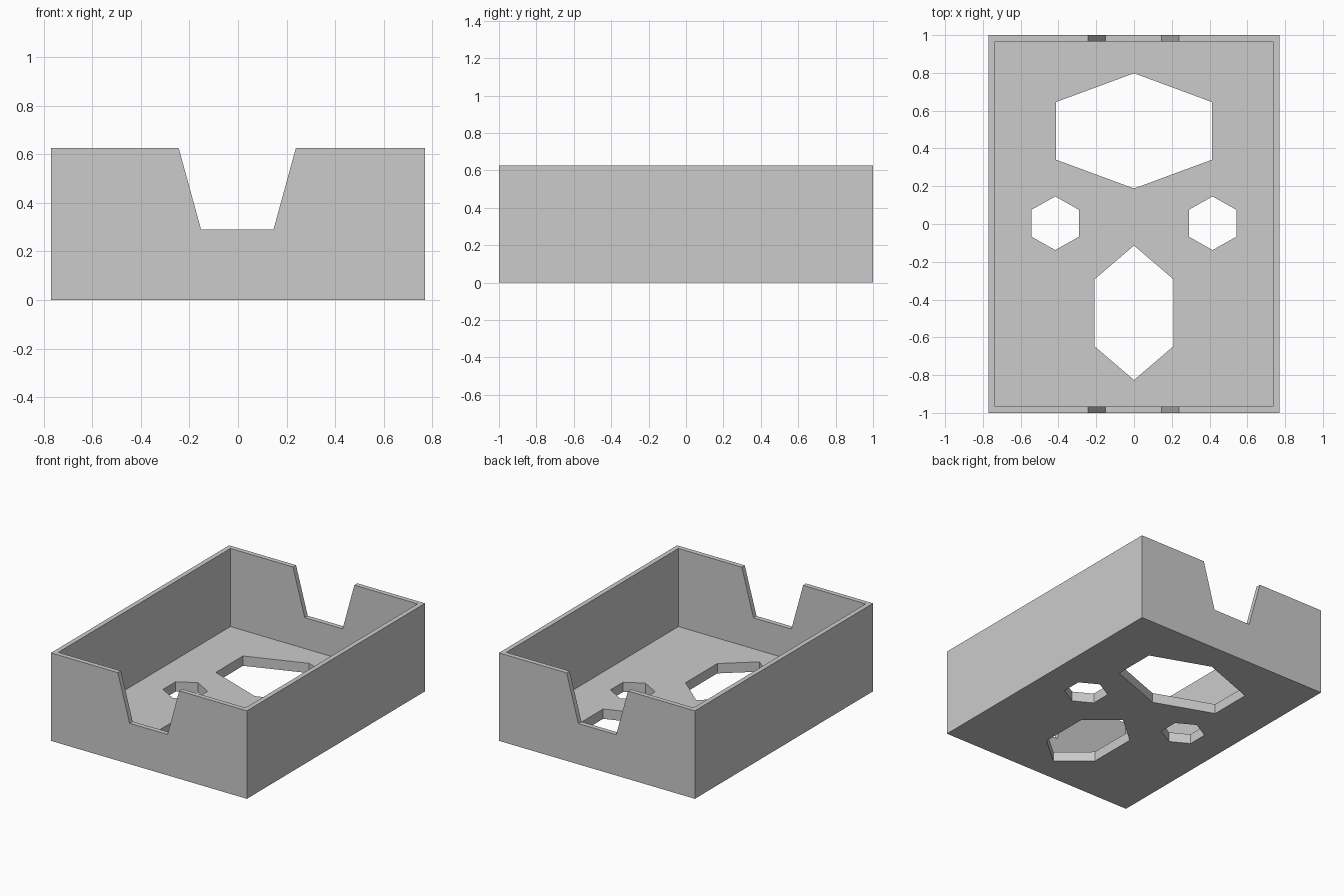
import bpy
import bmesh
from math import sin, cos, pi
from mathutils import Vector

if "Cube" in bpy.data.objects:
    bpy.data.objects.remove(bpy.data.objects["Cube"])

WIDTH, LENGTH, HEIGHT = 1.54, 2.0, 0.625
WALL, FLOOR = 0.034, 0.07

grey = bpy.data.materials.new("light_grey")
grey.use_nodes = True
colour = (0.6, 0.6, 0.6, 1)
grey.diffuse_color = colour
grey.node_tree.nodes["Principled BSDF"].inputs["Base Color"].default_value = colour


def prism(name, outline, sweep):
    """Extrude a flat outline along a vector into a closed solid."""
    bm = bmesh.new()
    face = bm.faces.new([bm.verts.new(p) for p in outline])
    top = bmesh.ops.extrude_face_region(bm, geom=[face], use_keep_orig=True)
    verts = [g for g in top["geom"] if isinstance(g, bmesh.types.BMVert)]
    bmesh.ops.translate(bm, verts=verts, vec=Vector(sweep))
    bmesh.ops.recalc_face_normals(bm, faces=bm.faces)
    mesh = bpy.data.meshes.new(name)
    bm.to_mesh(mesh)
    bm.free()
    mesh.materials.append(grey)
    obj = bpy.data.objects.new(name, mesh)
    bpy.context.collection.objects.link(obj)
    return obj


def rectangle(width, length, z):
    x, y = width / 2, length / 2
    return [(-x, -y, z), (x, -y, z), (x, y, z), (-x, y, z)]


def hexagon(x, y, half_width, half_length):
    """Pointed along y, stretched to the given half sizes, below the floor."""
    rx = half_width / cos(pi / 6)
    return [(x + rx * sin(i * pi / 3), y + half_length * cos(i * pi / 3), -0.1)
            for i in range(6)]


# Outer block of the open tray
tray = prism("tray", rectangle(WIDTH, LENGTH, 0), (0, 0, HEIGHT))

# Inner cavity
cutters = [prism("cavity_cutter",
                 rectangle(WIDTH - 2 * WALL, LENGTH - 2 * WALL, FLOOR), (0, 0, 1))]

# Tapered notch through the front and back walls, continued above the rim
bottom, overshoot = 0.29, 0.1
slope = 0.092 / (HEIGHT - bottom)
low, high = 0.149, 0.149 + slope * (HEIGHT + overshoot - bottom)
top = HEIGHT + overshoot
notch = [(x - 0.003, -1.2, z) for x, z in
         ((-low, bottom), (low, bottom), (high, top), (-high, top))]
cutters.append(prism("notch_cutter", notch, (0, 2.4, 0)))

# Hexagonal openings in the floor: rear, front and the side pair
for x, y, half_width, half_length in ((0, 0.493, 0.413, 0.305),
                                      (0, -0.47, 0.208, 0.356),
                                      (-0.417, 0.004, 0.126, 0.142),
                                      (0.416, 0.004, 0.126, 0.142)):
    cutters.append(prism("floor_hole_cutter",
                         hexagon(x, y, half_width, half_length), (0, 0, 0.25)))

# Carve every cutter out of the block
bpy.context.view_layer.objects.active = tray
for cutter in cutters:
    cutter.hide_render = True
    cut = tray.modifiers.new(cutter.name, "BOOLEAN")
    cut.operation = "DIFFERENCE"
    cut.solver = "EXACT"
    cut.object = cutter
    bpy.ops.object.modifier_apply(modifier=cut.name)
    bpy.data.objects.remove(cutter)
